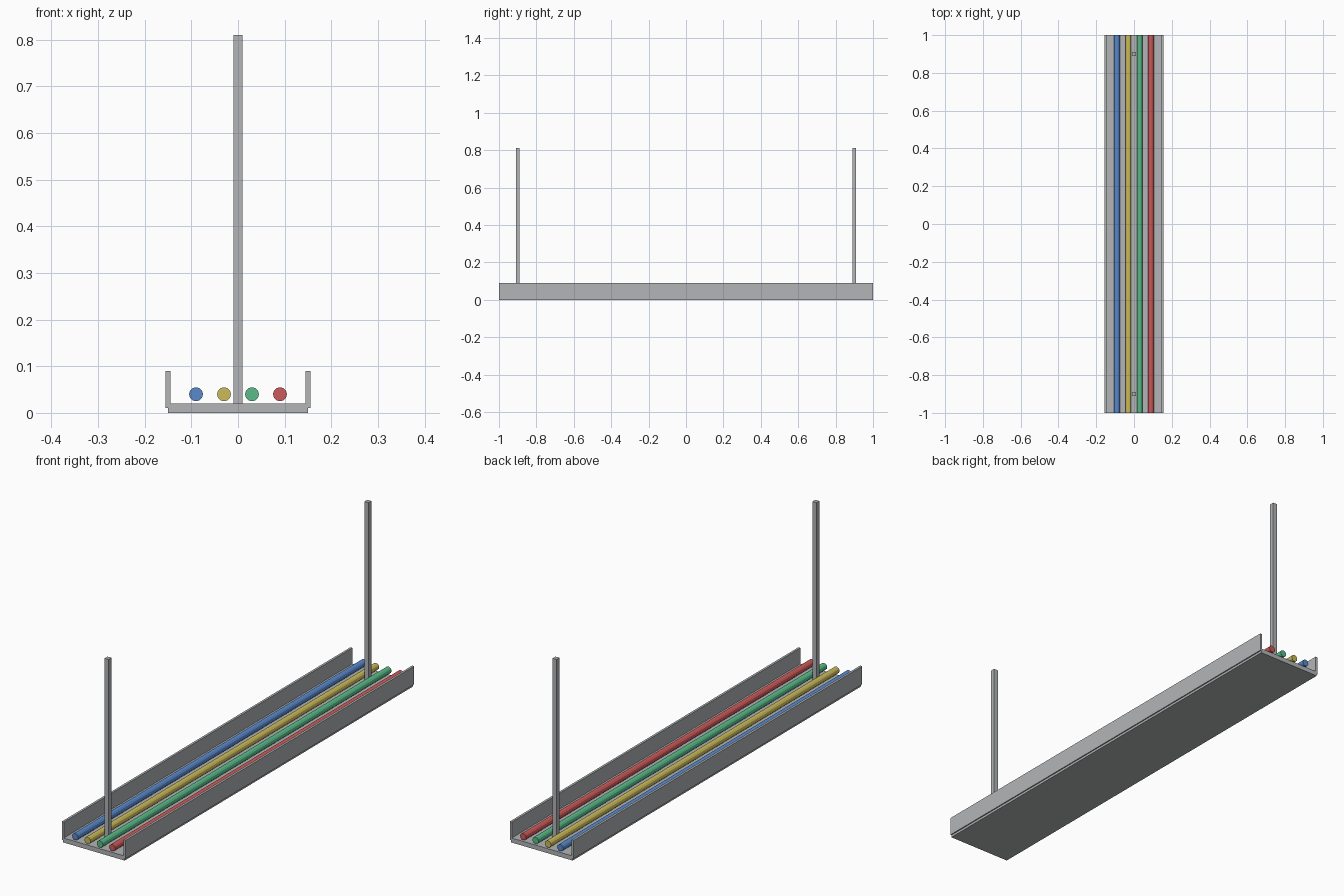
import bpy
import bmesh
from mathutils import Matrix

cube = bpy.data.objects.get("Cube")
if cube:
    bpy.data.objects.remove(cube, do_unlink=True)


def material(name, rgb):
    mat = bpy.data.materials.new(name)
    mat.use_nodes = True
    mat.diffuse_color = (*rgb, 1)
    mat.node_tree.nodes["Principled BSDF"].inputs["Base Color"].default_value = (*rgb, 1)
    return mat


def add_object(name, bm, mat):
    mesh = bpy.data.meshes.new(name)
    bm.to_mesh(mesh)
    bm.free()
    mesh.materials.append(mat)
    obj = bpy.data.objects.new(name, mesh)
    bpy.context.collection.objects.link(obj)
    return obj


def box(name, center, size, mat):
    bm = bmesh.new()
    matrix = Matrix.Translation(center) @ Matrix.Diagonal((*size, 1))
    bmesh.ops.create_cube(bm, size=1, matrix=matrix)
    return add_object(name, bm, mat)


def cable(name, x, mat):
    bm = bmesh.new()
    matrix = Matrix.Translation((x, 0, 0.04)) @ Matrix.Rotation(1.5707963, 4, "X")
    bmesh.ops.create_cone(bm, cap_ends=True, segments=12, radius1=0.015,
                          radius2=0.015, depth=2, matrix=matrix)
    return add_object(name, bm, mat)


steel = material("grey steel", (0.45, 0.46, 0.47))

# Tray floor and side walls
box("tray_floor", (0, 0, 0.01), (0.3, 2, 0.02), steel)
for side, x in (("left", 0.15), ("right", -0.15)):
    box(side + "_tray_wall", (x, 0, 0.05), (0.01, 2, 0.08), steel)

# Hanger rods
for end, y in (("front", -0.9), ("back", 0.9)):
    box(end + "_hanger_rod", (0, y, 0.415), (0.02, 0.02, 0.79), steel)

# Cables running along the tray
for color, x, rgb in (
    ("blue", -0.09, (0.10, 0.25, 0.60)),
    ("yellow", -0.03, (0.60, 0.50, 0.10)),
    ("green", 0.03, (0.10, 0.50, 0.25)),
    ("red", 0.09, (0.60, 0.10, 0.10)),
):
    cable(color + "_cable", x, material(color + " sheath", rgb))
